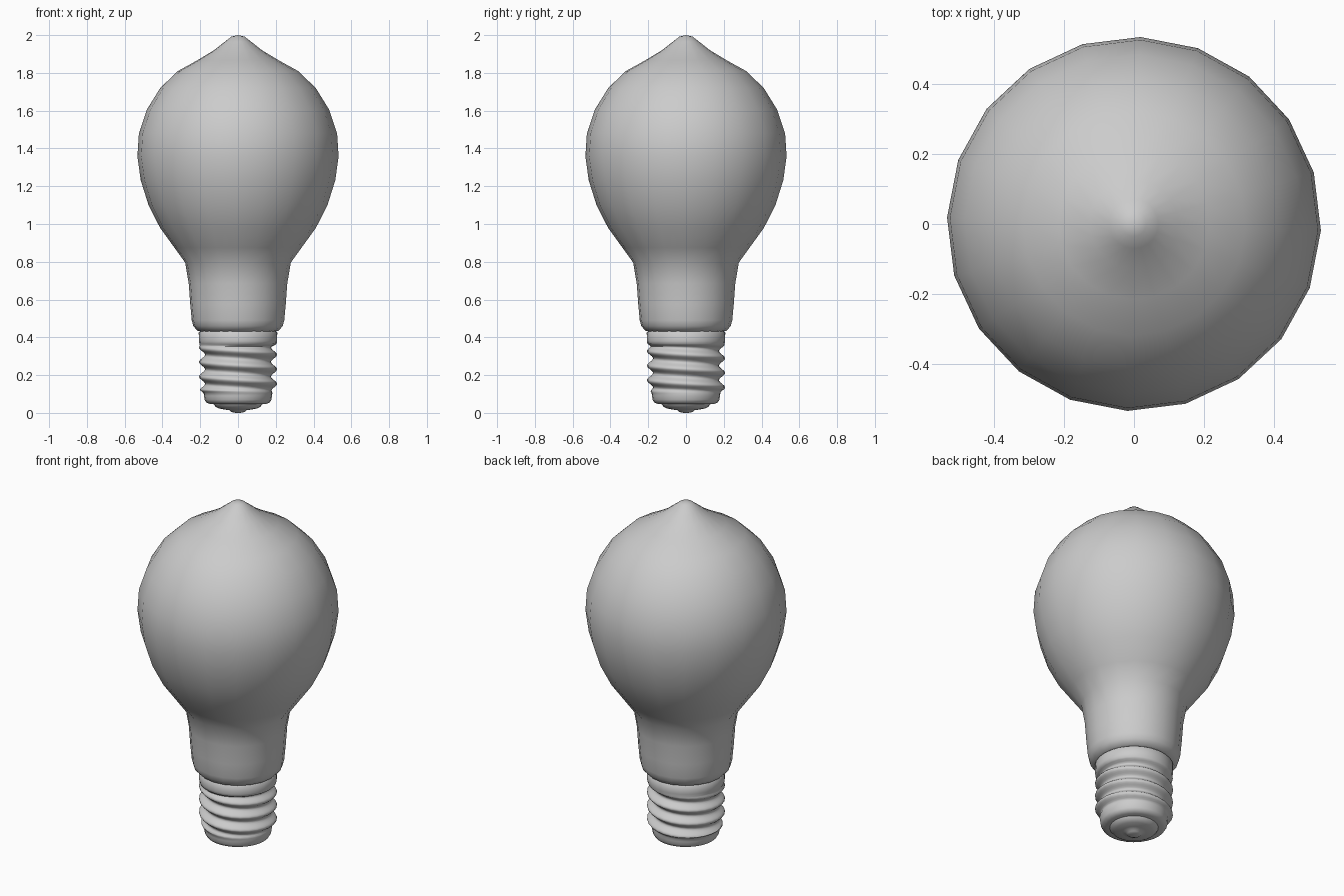
import bpy, bmesh, math

if "Cube" in bpy.data.objects:
    bpy.data.objects.remove(bpy.data.objects["Cube"])


def lathe(name, rows, segs, radius, phase=0.0, angle=60):
    """Rings at (r, z) rows; radius(r, z, theta) gives the local radius; poles where r == 0."""
    bm = bmesh.new()
    rings = []
    for r, z in rows:
        if r == 0:
            rings.append([bm.verts.new((0, 0, z))] * segs)
            continue
        ring = []
        for i in range(segs):
            t = phase + 2 * math.pi * i / segs
            q = radius(r, z, t)
            ring.append(bm.verts.new((q * math.cos(t), q * math.sin(t), z)))
        rings.append(ring)
    for a, b in zip(rings, rings[1:]):
        for i in range(segs):
            j = (i + 1) % segs
            bm.faces.new(list(dict.fromkeys((a[i], a[j], b[j], b[i]))))
    bmesh.ops.recalc_face_normals(bm, faces=bm.faces)
    mesh = bpy.data.meshes.new(name)
    bm.to_mesh(mesh)
    bm.free()
    obj = bpy.data.objects.new(name, mesh)
    bpy.context.collection.objects.link(obj)
    bpy.ops.object.select_all(action='DESELECT')
    obj.select_set(True)
    bpy.context.view_layer.objects.active = obj
    bpy.ops.object.shade_smooth_by_angle(angle=math.radians(angle))
    return obj


def plain(r, z, t):
    return r


# Glass envelope with pointed tip
glass = [(0.19, 0.43), (0.215, 0.435), (0.237, 0.46), (0.245, 0.49), (0.253, 0.575),
         (0.261, 0.685), (0.28, 0.796), (0.337, 0.875), (0.413, 0.98), (0.474, 1.10),
         (0.515, 1.23), (0.533, 1.357), (0.525, 1.48), (0.483, 1.605), (0.412, 1.72),
         (0.318, 1.81), (0.215, 1.867), (0.127, 1.92), (0.07, 1.965), (0.035, 1.992), (0, 2.0)]
lathe("glass_bulb", glass, 20, plain, math.radians(-2))

# Screw base: collar, helical thread, lower rim
PITCH, LOW, HIGH = 0.077, 0.105, 0.365


def thread(r, z, t):
    if not LOW <= z <= HIGH:
        return r
    fade = min(1, (z - LOW) / 0.02, (HIGH - z) / 0.015)
    wave = 0.191 + 0.016 * math.cos(2 * math.pi * (z / PITCH + t / (2 * math.pi)))
    return r + (wave - r) * fade


STEPS = 40
base = [(0.12, 0.045), (0.15, 0.048), (0.168, 0.055), (0.177, 0.07), (0.18, 0.09)]
base += [(0.182 + 0.022 * k / STEPS, LOW + (HIGH - LOW) * k / STEPS) for k in range(STEPS + 1)]
base += [(0.207, 0.38), (0.208, 0.425), (0.2, 0.432), (0.18, 0.44)]
lathe("screw_base", base, 28, thread)

# Insulator and bottom contact
foot = [(0.135, 0.055), (0.128, 0.044), (0.118, 0.032), (0.1, 0.023), (0.065, 0.017), (0.045, 0.014),
        (0.036, 0.006), (0.022, 0.001), (0, 0.0)]
lathe("bottom_contact", foot, 24, plain)
